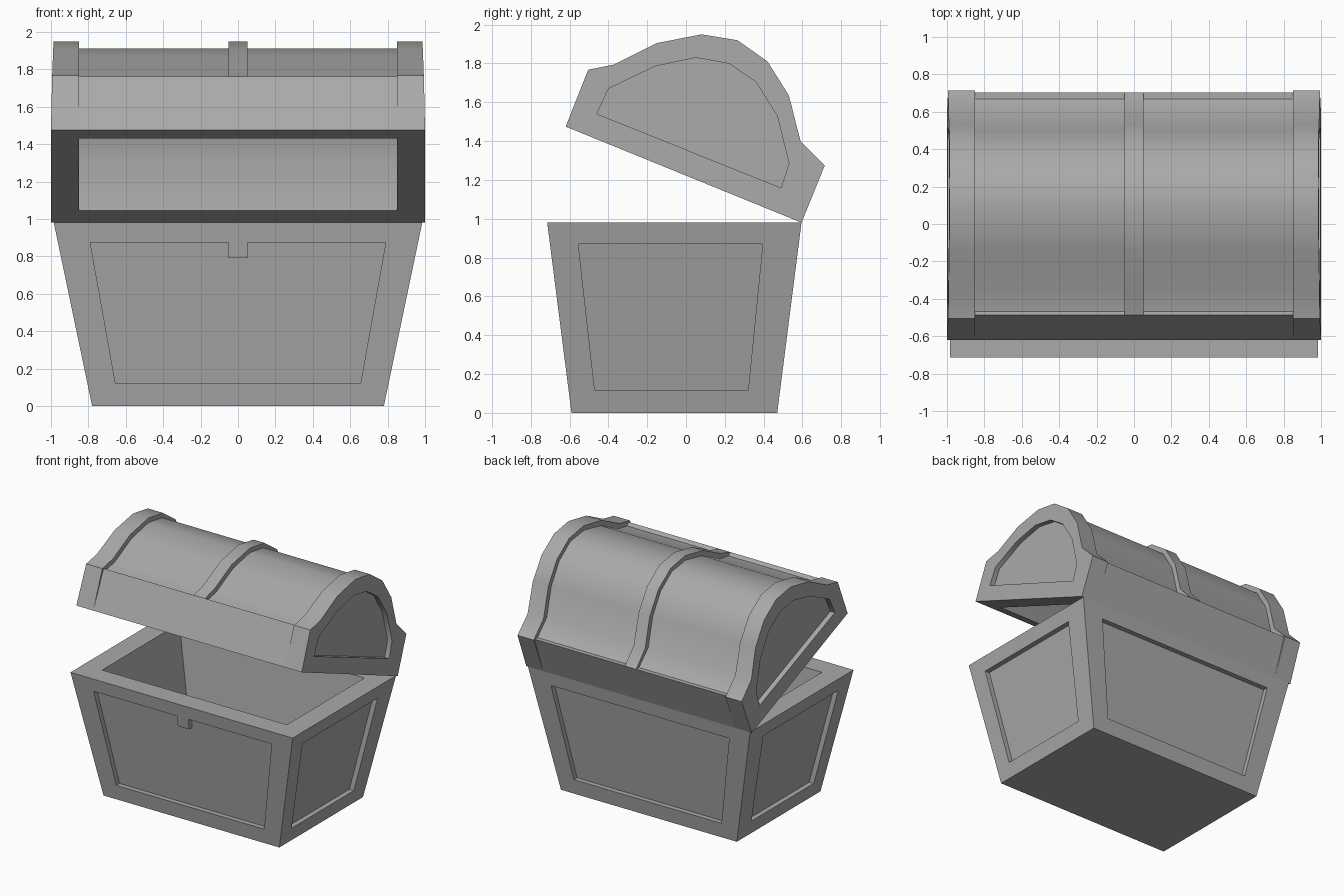
import bpy, bmesh
from math import radians

cube = bpy.data.objects.get("Cube")
if cube:
    bpy.data.objects.remove(cube, do_unlink=True)

# Single grey material
GREY = (0.4, 0.4, 0.4, 1.0)
grey = bpy.data.materials.new("plain grey")
grey.use_nodes = True
grey.diffuse_color = GREY
for node in grey.node_tree.nodes:
    if node.type == 'BSDF_PRINCIPLED':
        node.inputs["Base Color"].default_value = GREY


def finish(bm, name, mirror=False):
    bmesh.ops.remove_doubles(bm, verts=bm.verts, dist=0.0005)
    bmesh.ops.recalc_face_normals(bm, faces=bm.faces)
    mesh = bpy.data.meshes.new(name)
    bm.to_mesh(mesh)
    bm.free()
    ob = bpy.data.objects.new(name, mesh)
    bpy.context.collection.objects.link(ob)
    mesh.materials.append(grey)
    bpy.ops.object.select_all(action='DESELECT')
    bpy.context.view_layer.objects.active = ob
    ob.select_set(True)
    bpy.ops.object.shade_smooth_by_angle(angle=radians(40))
    if mirror:
        ob.modifiers.new("mirror", 'MIRROR')
    return ob


def face(bm, points):
    bm.faces.new([bm.verts.new(p) for p in points])


def loop_walls(bm, a, b):
    for i in range(len(a)):
        j = (i + 1) % len(a)
        face(bm, (a[i], a[j], b[j], b[i]))


def recessed_panel(bm, outer, inner, pairs, push):
    """Flat frame between two loops, joined at the index pairs, with a sunken field."""
    for k, (o, i) in enumerate(pairs):
        o2, i2 = pairs[(k + 1) % len(pairs)]
        ring = [outer[o]]
        while o != o2:
            o = (o + 1) % len(outer)
            ring.append(outer[o])
        back = [inner[i]]
        while i != i2:
            i = (i + 1) % len(inner)
            back.append(inner[i])
        face(bm, ring + back[::-1])
    sunk = [tuple(c + d for c, d in zip(p, push)) for p in inner]
    loop_walls(bm, inner, sunk)
    face(bm, sunk)


# ---- Chest body: tapered box, hollow, with a sunken panel on each side ----
H, DEPTH = 0.98, 0.04


def wall(low, high):
    return lambda z: low + (high - low) * z / H


side_x, front_y, back_y = wall(0.78, 0.985), wall(-0.59, -0.715), wall(0.47, 0.595)


def rect(z, inset=0.0):
    x, y0, y1 = side_x(z) - inset, front_y(z) + inset, back_y(z) - inset
    return [(-x, y0, z), (x, y0, z), (x, y1, z), (-x, y1, z)]


bm = bmesh.new()
bottom, top = rect(0), rect(H)
rim_in, floor = rect(H, 0.165), rect(0.12, 0.165)
face(bm, bottom)
loop_walls(bm, top, rim_in)
loop_walls(bm, rim_in, floor)
face(bm, floor)

long_panel = [(-0.655, 0.12), (0.655, 0.12), (0.79, 0.875), (-0.79, 0.875)]
# The front frame has a small latch tab hanging into the panel
tab = [(0.05, 0.875), (0.05, 0.79), (-0.05, 0.79), (-0.05, 0.875)]
front_panel = long_panel[:3] + tab + long_panel[3:]
end_panel = [(-0.47, 0.115), (0.32, 0.115), (0.395, 0.87), (-0.555, 0.87)]

for loop, y_at, sign, a, b in ((front_panel, front_y, 1, 0, 1), (long_panel, back_y, -1, 3, 2)):
    recessed_panel(bm, [bottom[a], bottom[b], top[b], top[a]],
                   [(x, y_at(z), z) for x, z in loop],
                   [(0, 0), (1, 1), (2, 2), (3, len(loop) - 1)], (0, sign * DEPTH, 0))
for sign, a, b in ((1, 1, 2), (-1, 0, 3)):
    recessed_panel(bm, [bottom[a], bottom[b], top[b], top[a]],
                   [(sign * side_x(z), y, z) for y, z in end_panel],
                   [(k, k) for k in range(4)], (-sign * DEPTH, 0, 0))
finish(bm, "chest_body")


# ---- Open lid: profiles are (distance from hinge, height above lid rim) ----
def lid(x, p):
    u, n = p
    return (x, 0.595 - 0.926 * u + 0.377 * n, 0.98 + 0.377 * u + 0.926 * n)


def prism(name, profile, half_width):
    bm = bmesh.new()
    a, b = ([lid(s * half_width, p) for p in profile] for s in (-1, 1))
    loop_walls(bm, a, b)
    face(bm, a)
    face(bm, b)
    finish(bm, name)


trim = [(0, 0), (0, 0.318), (0.163, 0.387), (0.307, 0.582), (0.475, 0.703), (0.66, 0.746),
        (0.843, 0.704), (1.039, 0.576), (1.201, 0.391), (1.315, 0.315), (1.312, 0)]
barrel = [(0, 0), (0.012, 0.315), (0.045, 0.302), (0.197, 0.365), (0.336, 0.555),
          (0.49, 0.669), (0.66, 0.711), (0.828, 0.67), (1.01, 0.548), (1.168, 0.365),
          (1.27, 0.302), (1.298, 0.316), (1.312, 0)]
hollow = [(0.172, 0), (0.225, 0.28), (0.365, 0.475), (0.51, 0.575), (0.66, 0.61),
          (0.81, 0.575), (0.97, 0.475), (1.12, 0.28), (1.194, 0)]
lid_panel = [(0.165, 0.127), (0.175, 0.258), (0.323, 0.462), (0.491, 0.583), (0.656, 0.618),
             (0.825, 0.582), (1.003, 0.461), (1.181, 0.264), (1.188, 0.121)]

# Hollow curved middle of the lid
prism("lid_barrel", barrel + hollow[::-1], 0.85)

# Raised strap over the middle
prism("lid_strap", [barrel[1]] + trim[2:9] + [barrel[-2]] + barrel[2:-2][::-1], 0.05)

# Solid raised ends, leaning in slightly, with a sunken arched panel
bm = bmesh.new()


def end_point(p):
    return lid(1.0 - 0.02 * p[1], p)


outside = [end_point(p) for p in trim]
inside = [lid(0.85, p) for p in trim]
loop_walls(bm, outside, inside)
face(bm, inside)
pairs = [(0, 0)] + [(k + 1, k) for k in range(1, 8)] + [(10, 8)]
recessed_panel(bm, outside, [end_point(p) for p in lid_panel], pairs, (-DEPTH, 0, 0))
finish(bm, "lid_ends", mirror=True)
